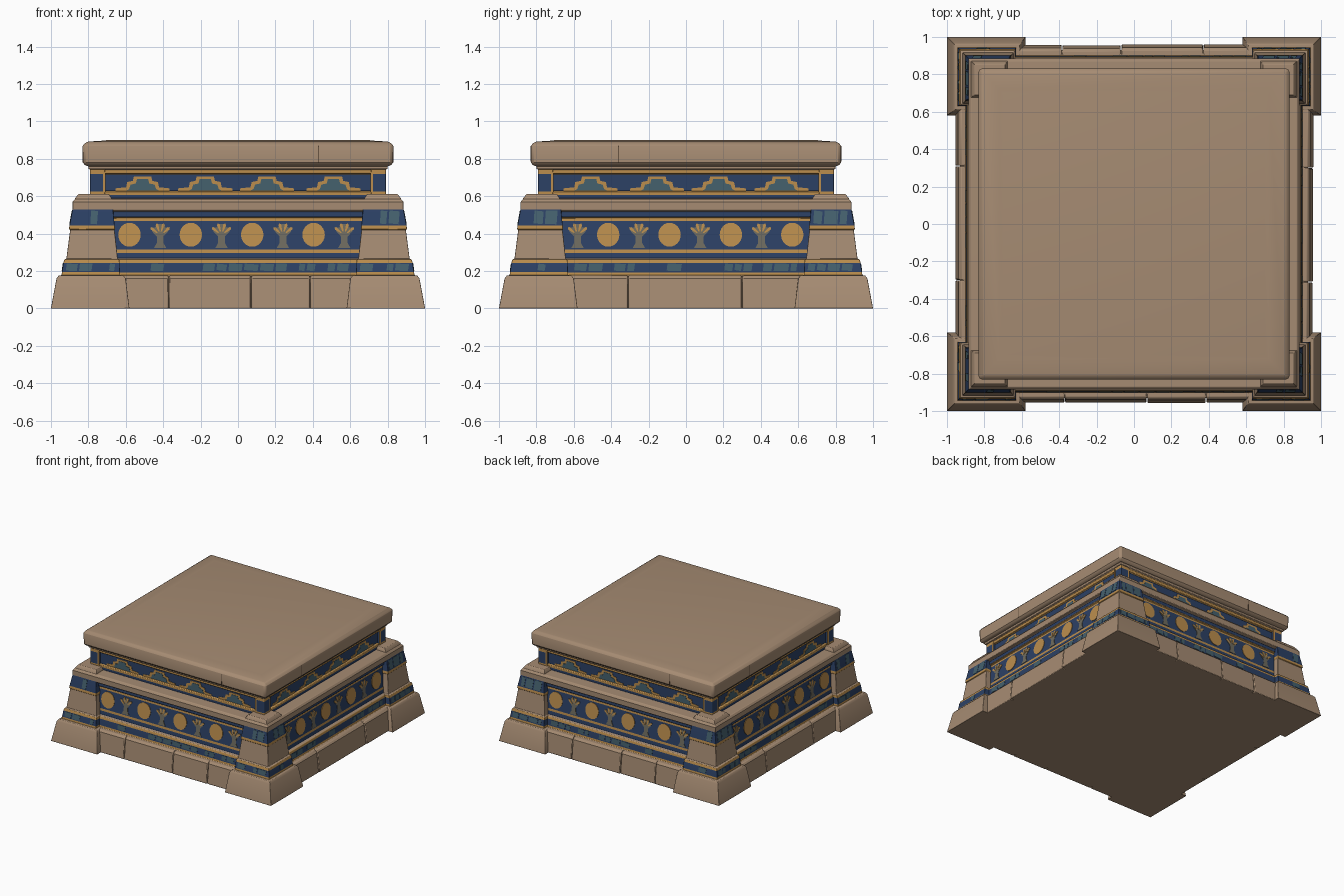
import bpy, bmesh, math, random
from mathutils import Matrix, Vector

if "Cube" in bpy.data.objects:
    bpy.data.objects.remove(bpy.data.objects["Cube"])

random.seed(4)


def material(name, rgb):
    m = bpy.data.materials.new(name)
    m.diffuse_color = (*rgb, 1)
    m.use_nodes = True
    m.node_tree.nodes["Principled BSDF"].inputs["Base Color"].default_value = m.diffuse_color
    return m


STONE, BLUE, GOLD, TEAL, GREY, DARK = range(6)
MATS = [material("sandstone", (0.38, 0.26, 0.17)),
        material("deep blue", (0.025, 0.052, 0.13)),
        material("ochre gold", (0.50, 0.27, 0.075)),
        material("faded teal", (0.06, 0.12, 0.155)),
        material("worn lotus grey", (0.16, 0.15, 0.115)),
        material("joint brown", (0.14, 0.09, 0.055))]


def finish(name, bm, bevel=0.0):
    bmesh.ops.recalc_face_normals(bm, faces=bm.faces)
    me = bpy.data.meshes.new(name)
    bm.to_mesh(me)
    bm.free()
    for m in MATS:
        me.materials.append(m)
    ob = bpy.data.objects.new(name, me)
    bpy.context.collection.objects.link(ob)
    if bevel:
        b = ob.modifiers.new("worn edges", 'BEVEL')
        b.width, b.segments, b.limit_method = bevel, 2, 'ANGLE'
        b.angle_limit = math.radians(40)
        bpy.ops.object.select_all(action='DESELECT')
        ob.select_set(True)
        bpy.context.view_layer.objects.active = ob
        bpy.ops.object.shade_smooth_by_angle(angle=math.radians(35))
    return ob


def loft(bm, rows, sx=1, sy=1):
    """Stack of squares from a to b in x and y: rows of (a, b, z, colour below)."""
    prev = None
    for a, b, z, mat in rows:
        ring = [bm.verts.new((x * sx, y * sy, z)) for x, y in ((a, a), (b, a), (b, b), (a, b))]
        if prev:
            for i in range(4):
                j = (i + 1) % 4
                bm.faces.new((prev[i], prev[j], ring[j], ring[i])).material_index = mat
        else:
            bm.faces.new(ring[::-1])
        prev = ring
    bm.faces.new(prev)


def square_tier(name, rows, bevel):
    bm = bmesh.new()
    loft(bm, [(-r, r, z, m) for r, z, m in rows])
    return finish(name, bm, bevel)


def corner_set(name, rows, bevel):
    bm = bmesh.new()
    for sx in (1, -1):
        for sy in (1, -1):
            loft(bm, rows, sx, sy)
    return finish(name, bm, bevel)


def plates(name, mat, shapes, low, high, lift=0.004):
    """Thin painted plates on all four sides; low/high = (r, z) of the sloping face."""
    bm = bmesh.new()
    for k in range(4):
        rot = Matrix.Rotation(k * math.pi / 2, 3, 'Z')
        for pts in shapes(k):
            loops = []
            for off in (-0.004, lift):
                vs = []
                for u, z in pts:
                    t = (z - low[1]) / (high[1] - low[1])
                    r = low[0] + t * (high[0] - low[0]) + off
                    vs.append(bm.verts.new(rot @ Vector((u, -r, z))))
                loops.append(vs)
            n = len(pts)
            fs = [bm.faces.new(loops[1])]
            for i in range(n):
                j = (i + 1) % n
                fs.append(bm.faces.new((loops[0][i], loops[0][j], loops[1][j], loops[1][i])))
            for f in fs:
                f.material_index = mat
    return finish(name, bm)


def rect(u0, u1, z0, z1):
    return [(u0, z0), (u1, z0), (u1, z1), (u0, z1)]


def mirrored(half, u=0.0):
    return [(u + x, z) for x, z in half] + [(u - x, z) for x, z in reversed(half)]


# Central body: painted bands, recessed frieze, rail and neck
square_tier("body", [
    (.93, 0, STONE), (.93, .165, STONE), (.90, .176, STONE), (.898, .192, GOLD),
    (.895, .243, BLUE), (.89, .262, GOLD), (.87, .266, STONE), (.868, .297, BLUE),
    (.866, .315, GOLD), (.85, .467, BLUE), (.848, .485, GOLD), (.862, .489, GOLD),
    (.86, .518, BLUE), (.885, .525, STONE), (.885, .568, STONE), (.872, .585, STONE),
    (.785, .587, STONE), (.785, .607, BLUE), (.785, .623, GOLD), (.77, .627, GOLD),
    (.77, .718, BLUE), (.785, .722, GOLD), (.785, .742, GOLD), (.80, .746, STONE),
    (.80, .77, STONE)], .004)

# Plinth stones between the corner blocks
bm = bmesh.new()
cuts = {0: (-.62, -.37, .07, .385, .62), 1: (-.62, -.31, .30, .62)}
for k in range(4):
    rot = Matrix.Rotation(k * math.pi / 2, 3, 'Z')
    seams = cuts[k % 2]
    for u0, u1 in zip(seams, seams[1:]):
        out = .957 + random.uniform(-.004, .004)
        ring = [[bm.verts.new(rot @ Vector((u, -r, z))) for u in (u0 + .002, u1 - .002)]
                for r, z in ((.88, 0), (out, 0), (out - .016, .16), (out - .03, .175), (.88, .175))]
        for i in range(5):
            a, b = ring[i], ring[(i + 1) % 5]
            bm.faces.new((a[0], a[1], b[1], b[0]))
        for s in (0, 1):
            bm.faces.new([p[s] for p in ring])
finish("plinth_stones", bm, .005)

# Stepped corner buttresses
corner_set("corner_buttresses", [
    (.58, 1.0, 0, STONE), (.60, .97, .16, STONE), (.612, .958, .176, STONE),
    (.63, .943, .178, STONE), (.631, .941, .194, GOLD), (.633, .934, .243, BLUE),
    (.635, .928, .262, GOLD), (.643, .917, .267, STONE), (.66, .897, .42, STONE),
    (.657, .903, .423, GOLD), (.659, .901, .443, GOLD), (.668, .885, .53, BLUE),
    (.67, .882, .544, GOLD), (.672, .878, .549, STONE), (.676, .87, .59, STONE),
    (.69, .852, .612, STONE)], .012)

# Neck corner posts with gold inner edges
corner_set("neck_posts", [
    (.71, .79, .59, STONE), (.71, .79, .607, BLUE), (.71, .79, .625, GOLD),
    (.71, .79, .718, BLUE), (.71, .79, .742, GOLD), (.71, .79, .76, STONE)], .004)
plates("post_gold_edges", GOLD, lambda k: [rect(-.722, -.708, .62, .73), rect(.708, .722, .62, .73)],
       (.79, .6), (.79, .8), .002)

# Top slab with soft worn edges
square_tier("top_slab", [
    (.80, .760, STONE), (.823, .765, STONE), (.829, .78, STONE), (.83, .868, STONE),
    (.822, .884, STONE), (.80, .892, STONE), (.72, .897, STONE), (.70, .90, STONE)], .022)
plates("slab_joints", DARK, lambda k: [rect(u - .003, u + .003, .78, .868)
                                       for u in ((.43,) if k % 2 == 0 else (-.36,))],
       (.829, .78), (.83, .868), .001)

# Main frieze: sun discs alternating with lotus flowers
STEPS = [-.58 + i * .164 for i in range(8)]
FR = ((.866, .315), (.85, .467))


def frieze_spots(k, flower):
    return [u for i, u in enumerate(STEPS) if (i + k) % 2 == flower]


def suns(k):
    return [[(u + .06 * math.cos(a * math.tau / 24), .394 + .064 * math.sin(a * math.tau / 24))
             for a in range(24)] for u in frieze_spots(k, 0)]


def lotus(k):
    half = [(.034, .322), (.018, .35), (.018, .385), (.042, .41), (.05, .435), (.028, .432), (.014, .452)]
    return [mirrored(half, u) for u in frieze_spots(k, 1)]


def petals(k):
    out = []
    for u in frieze_spots(k, 1):
        for a in (-.9, -.3, .3, .9):
            s, c = math.sin(a), math.cos(a)
            pts = ((-.003, .02), (.003, .02), (.008, .058), (0, .066), (-.008, .058))
            out.append([(u + x * c + r * s, .392 + r * c - x * s) for x, r in pts])
    return out


plates("sun_discs", GOLD, suns, *FR)
plates("lotus_flowers", GREY, lotus, *FR, .003)
plates("lotus_petals", GOLD, petals, *FR, .005)

# Neck frieze: stepped gold arches filled with teal
NK = ((.77, .627), (.77, .718))
ARCHES = (-.51, -.175, .155, .51)
outer = [(.145, .628), (.145, .642), (.088, .648), (.082, .676), (.052, .682), (.046, .706)]
inner = [(.088, .630), (.072, .638), (.064, .662), (.036, .668), (.030, .692)]
plates("gold_arches", GOLD, lambda k: [mirrored(outer, u * (-1) ** k) for u in ARCHES], *NK, .003)
plates("teal_arch_fill", TEAL, lambda k: [mirrored(inner, u * (-1) ** k) for u in ARCHES], *NK, .005)


# Faded teal patches on the blue bands
def patches(u0, u1, z0, z1, fill):
    out, u = [], u0
    while u < u1 - .03:
        w = min(random.uniform(.04, .09), u1 - u)
        if random.random() < fill:
            d = random.uniform(0, .006)
            out.append([(u, z0 + d), (u + w - .012, z0), (u + w - .006, z1 - d), (u + .005, z1)])
        u += w
    return out


plates("wall_band_patches", TEAL, lambda k: patches(-.60, .61, .2, .24, .6), (.898, .192), (.895, .243), .002)
plates("lower_corner_patches", TEAL, lambda k: patches(-.92, -.65, .2, .24, .7) + patches(.65, .92, .2, .24, .7),
       (.941, .194), (.934, .243), .002)
plates("upper_corner_patches", TEAL, lambda k: patches(-.87, -.68, .45, .524, .8) + patches(.68, .87, .45, .524, .8),
       (.901, .443), (.885, .53), .002)
